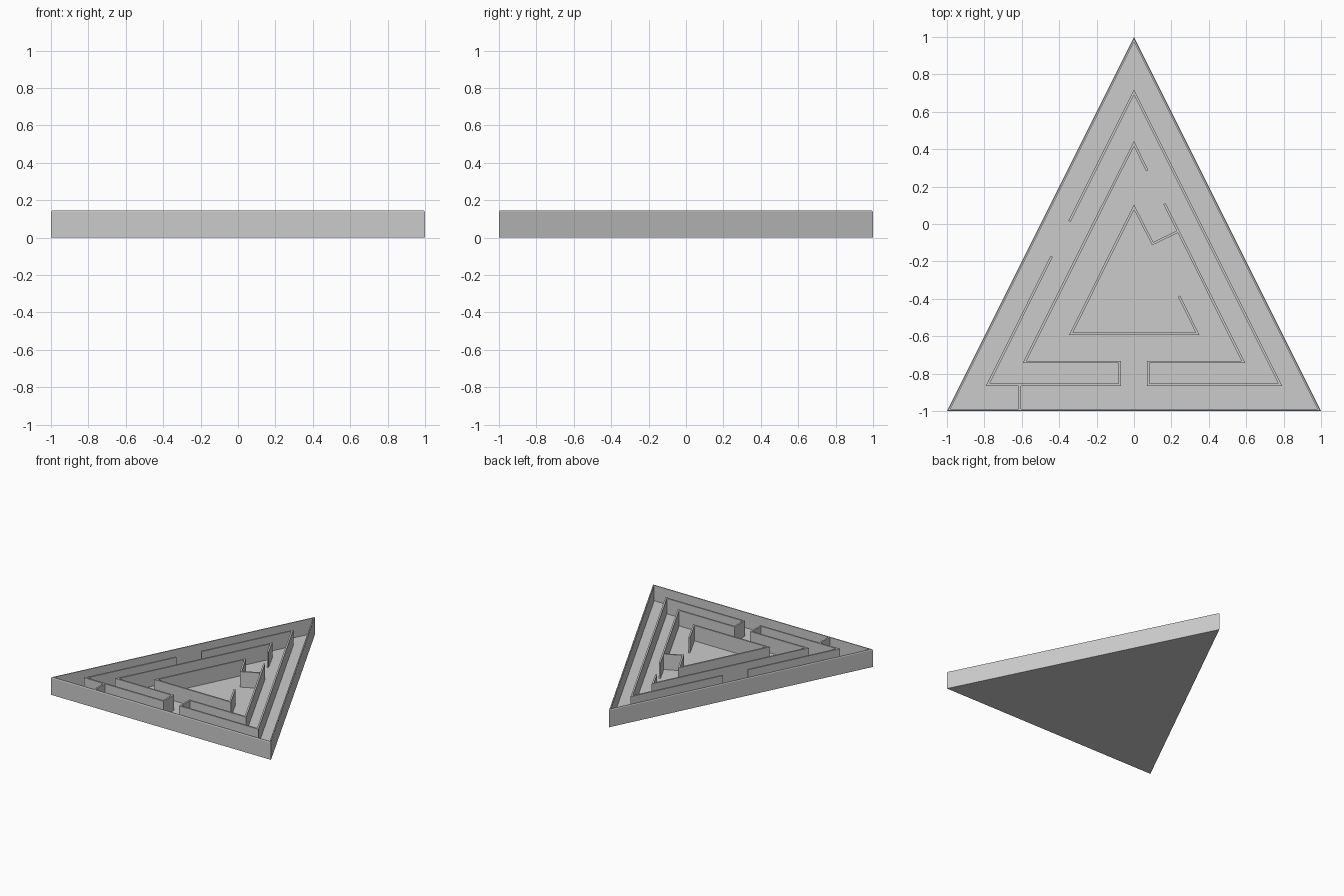
import bpy
from mathutils import Vector

if "Cube" in bpy.data.objects:
    bpy.data.objects.remove(bpy.data.objects["Cube"])

FLOOR, TOP, WALL = 0.018, 0.145, 0.013


def make(name, verts, faces):
    mesh = bpy.data.meshes.new(name)
    mesh.from_pydata(verts, [], faces)
    mesh.update()
    obj = bpy.data.objects.new(name, mesh)
    bpy.context.collection.objects.link(obj)
    return obj


def triangle(d, z):
    """Outline of the board, moved inward by d."""
    return [(-1 + 1.618 * d, -1 + d, z), (1 - 1.618 * d, -1 + d, z), (0, 1 - 2.236 * d, z)]


def wall(name, path):
    """Thin upright wall with mitred corners along a 2D path."""
    pts = [Vector(p) for p in path]
    dirs = [(b - a).normalized() for a, b in zip(pts, pts[1:])]
    verts = []
    for i, p in enumerate(pts):
        d0, d1 = dirs[max(i - 1, 0)], dirs[min(i, len(dirs) - 1)]
        n0, n1 = Vector((-d0.y, d0.x)), Vector((-d1.y, d1.x))
        off = (n0 + n1) / (1 + n0.dot(n1)) * WALL / 2
        for q, z in ((p - off, FLOOR - 0.005), (p + off, FLOOR - 0.005), (p + off, TOP), (p - off, TOP)):
            verts.append((q.x, q.y, z))
    faces = [(0, 1, 2, 3)]
    for i in range(len(pts) - 1):
        a, b = 4 * i, 4 * i + 4
        for k in range(4):
            m = (k + 1) % 4
            faces.append((a + k, b + k, b + m, a + m))
    e = 4 * (len(pts) - 1)
    faces.append((e + 3, e + 2, e + 1, e))
    return make(name, verts, faces)


# Tray: floor and outer rim with a slightly chamfered top edge
verts = []
for d, z in ((0, 0), (0, TOP - 0.006), (0.004, TOP), (0.012, TOP), (0.012, FLOOR)):
    verts += triangle(d, z)
faces = [(2, 1, 0), (12, 13, 14)]
for r in range(0, 12, 3):
    for k in range(3):
        m = (k + 1) % 3
        faces.append((r + k, r + m, r + 3 + m, r + 3 + k))
make("tray", verts, faces)

# Maze walls
wall("right_wall", [(-0.345, 0.015), (0, 0.705), (0.782, -0.86), (0.077, -0.86),
                    (0.077, -0.738), (0.585, -0.738), (0.163, 0.108)])
wall("left_wall", [(-0.44, -0.173), (-0.782, -0.86), (-0.077, -0.86), (-0.077, -0.738),
                   (-0.585, -0.738), (0, 0.43), (0.07, 0.285)])
wall("centre_wall", [(0.24, -0.385), (0.34, -0.587), (-0.337, -0.587), (0, 0.09),
                     (0.10, -0.105), (0.231, -0.042)])
wall("dead_end_wall", [(-0.61, -0.86), (-0.61, -0.99)])
